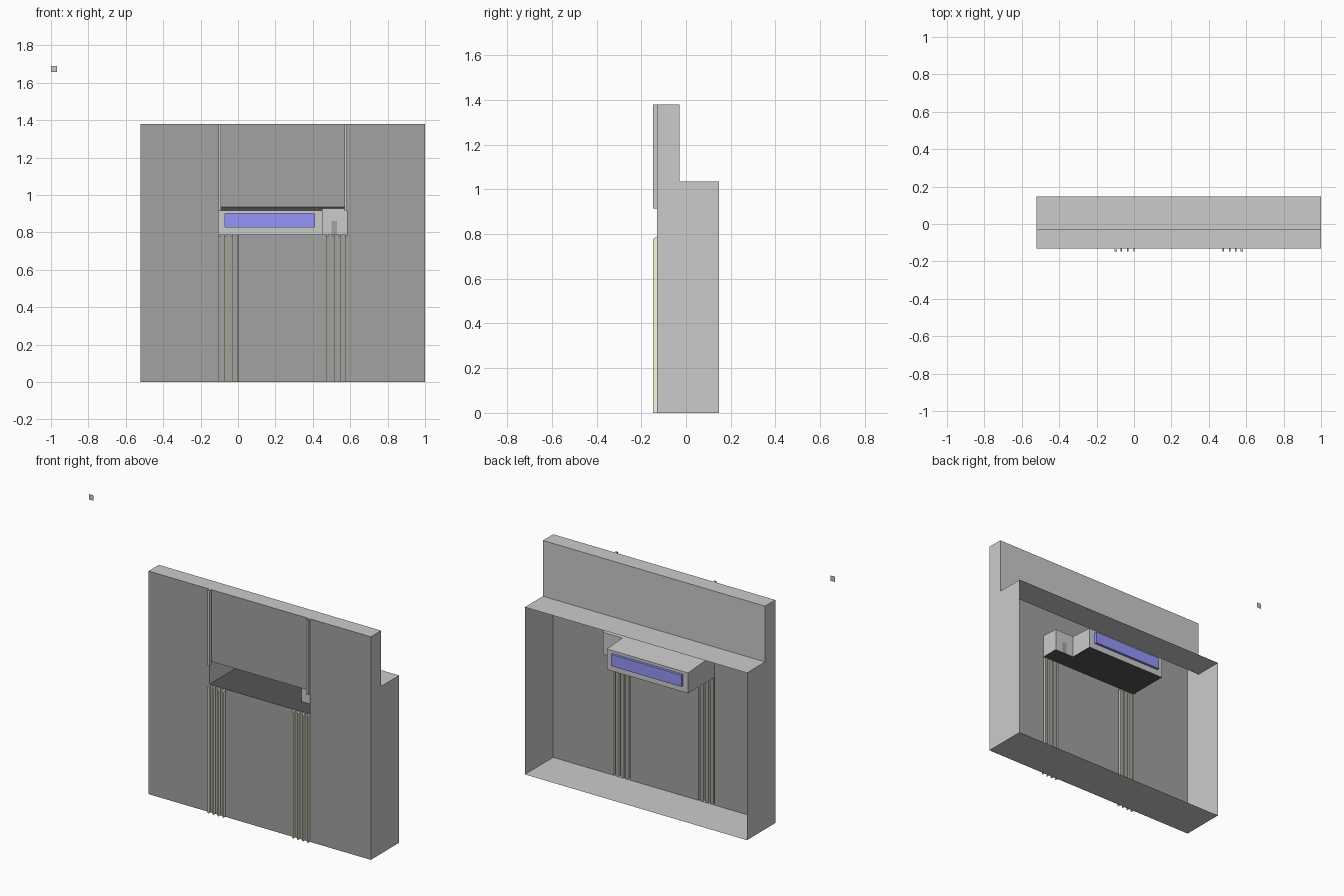
import bpy

if "Cube" in bpy.data.objects:
    bpy.data.objects.remove(bpy.data.objects["Cube"])

X0, X1 = -0.52, 1.0            # wall ends
YF, YM, YB = -0.13, -0.03, 0.147   # wall front, upper back, lower back
ZL, ZT = 1.035, 1.38           # ledge and wall top
RX0, RX1, RXM = -0.105, 0.583, 0.45  # recess ends and step
RZ0, RZ1, RZ2 = 0.79, 0.917, 0.935   # recess floor, inner top, lintel
RYS, RYD = -0.02, 0.13         # shallow and deep recess backs


def material(name, r, g, b):
    m = bpy.data.materials.new(name)
    m.diffuse_color = (r, g, b, 1)
    m.use_nodes = True
    m.node_tree.nodes["Principled BSDF"].inputs["Base Color"].default_value = m.diffuse_color
    return m


dark = material("dark_grey", 0.36, 0.36, 0.36)
black = material("black", 0.09, 0.09, 0.09)
blue = material("blue", 0.3, 0.3, 0.95)
cream = material("cream", 0.95, 0.95, 0.68)


def build(name, polys, mat=None):
    """Make one object from a list of polygons given as corner points."""
    verts, faces, index = [], [], {}
    for poly in polys:
        face = []
        for p in poly:
            key = tuple(round(c, 5) for c in p)
            if key not in index:
                index[key] = len(verts)
                verts.append(key)
            face.append(index[key])
        faces.append(face)
    me = bpy.data.meshes.new(name)
    me.from_pydata(verts, [], faces)
    ob = bpy.data.objects.new(name, me)
    bpy.context.collection.objects.link(ob)
    if mat:
        me.materials.append(mat)
    return ob


def front(x0, x1, z0, z1, y):
    return [(x0, y, z0), (x1, y, z0), (x1, y, z1), (x0, y, z1)]


def flat(x0, x1, y0, y1, z):
    return [(x0, y0, z), (x1, y0, z), (x1, y1, z), (x0, y1, z)]


def extrude_x(x0, x1, profile):
    """Faces swept along x between consecutive (y, z) points."""
    return [[(x0, *a), (x1, *a), (x1, *b), (x0, *b)]
            for a, b in zip(profile, profile[1:])]


# Open-backed shell: top, upper back, ledge, ends and bottom
profile = [(YF, ZT), (YM, ZT), (YM, ZL), (YB, ZL), (YB, 0), (YF, 0)]
shell = extrude_x(X0, X1, profile[:4]) + [flat(X0, X1, YB, YF, 0)]
shell += [[(X1, *p) for p in reversed(profile)], [(X0, *p) for p in profile]]
build("wall_shell", shell)

# Front wall with recess opening and gaps behind the ribs
W = 0.008
rib_x = [-0.105, -0.072, -0.038, -0.004, 0.474, 0.507, 0.541, 0.575]
edges = [X0] + [e for x in rib_x for e in (x, x + W)] + [X1]
wall = [front(a, b, 0, RZ0, YF) for a, b in zip(edges[::2], edges[1::2])]
wall += [front(X0, RX0, RZ0, RZ2, YF), front(RX1, X1, RZ0, RZ2, YF),
         front(X0, X1, RZ2, ZT, YF)]
build("front_wall", wall, dark)

# Lower ribs with a bevelled top, open at the back
rib_profile = [(YF, 0), (-0.147, 0), (-0.147, 0.778), (YF, RZ0)]
for i, x in enumerate(rib_x):
    rib = extrude_x(x, x + W, rib_profile[1:])
    rib += [[(x, *p) for p in reversed(rib_profile)],
            [(x + W, *p) for p in rib_profile]]
    build(f"lower_rib_{i + 1}", rib, cream)

# Upper ribs
for side, x in (("left", RX0), ("right", RX1 - 0.013)):
    bpy.ops.mesh.primitive_cube_add(size=1)
    ob = bpy.context.object
    ob.name = f"upper_rib_{side}"
    ob.scale = (0.013, 0.017, ZT - 0.915)
    ob.location = (x + 0.0065, YF - 0.0085, (ZT + 0.915) / 2)

# Recess floor
build("recess_floor", [[(x, y, RZ0) for x, y in
      ((RX0, YF), (RX1, YF), (RX1, RYS), (RXM, RYS), (RXM, RYD), (RX0, RYD))]], black)

# Recess sides, sloping top, shallow panel and screen frame
SX0, SX1, SZ0, SZ1, SY = -0.07, 0.41, 0.828, 0.9, 0.146
HX0, HX1, HZ = 0.5, 0.53, 0.86
zs = RZ2 + (RZ1 - RZ2) * (RYS - YF) / (RYD - YF)   # top height at the step


def side(x, y0, z0, y1, z1):
    return [(x, y0, RZ0), (x, y1, RZ0), (x, y1, z1), (x, y0, z0)]


box = [side(RX0, YF, RZ2, RYD, RZ1), side(RX1, YF, RZ2, RYS, zs),
       side(RXM, RYS, zs, RYD, RZ1)]
box += extrude_x(RX0, RX1, [(YF, RZ2), (RYS, zs)])
box += extrude_x(RX0, RXM, [(RYS, zs), (RYD, RZ1)])
box += [front(RXM, HX0, RZ0, zs, RYS), front(HX1, RX1, RZ0, zs, RYS),
        front(HX0, HX1, HZ, zs, RYS)]
box += [front(RX0, SX0, RZ0, RZ1, RYD), front(SX1, RXM, RZ0, RZ1, RYD),
        front(SX0, SX1, RZ0, SZ0, RYD), front(SX0, SX1, SZ1, RZ1, RYD)]
build("recess_box", box)

# Dark slot in the shallow panel
build("slot", [front(HX0, HX1, RZ0, HZ, RYS)], dark)

# Blue screen set back in its frame
inner, outer = front(SX0, SX1, SZ0, SZ1, RYD), front(SX0, SX1, SZ0, SZ1, SY)
rim = [[inner[i - 1], inner[i], outer[i], outer[i - 1]] for i in range(4)]
build("screen", [outer] + rim, blue)

# Small detached square tile
build("loose_tile", [front(-1.0, -0.967, 1.657, 1.69, YM)])
